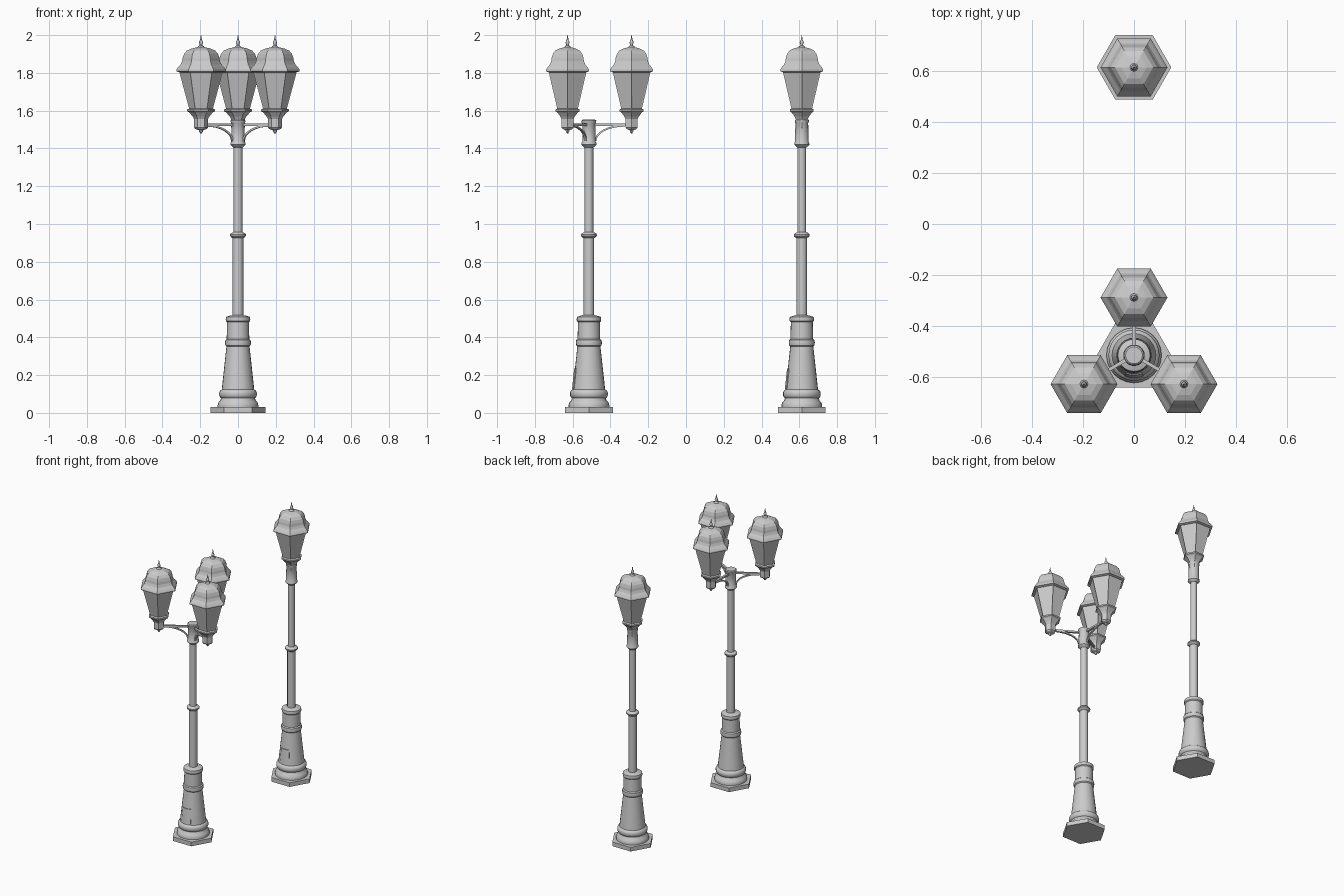
import bpy, bmesh
from math import sin, cos, pi, radians
from mathutils import Vector

if "Cube" in bpy.data.objects:
    bpy.data.objects.remove(bpy.data.objects["Cube"])


def finish(name, bm, smooth=None):
    bmesh.ops.recalc_face_normals(bm, faces=bm.faces)
    me = bpy.data.meshes.new(name)
    bm.to_mesh(me)
    bm.free()
    if smooth:
        me.shade_smooth()
        me.set_sharp_from_angle(angle=radians(smooth))
    ob = bpy.data.objects.new(name, me)
    bpy.context.collection.objects.link(ob)
    return ob


def lathe(name, profile, n, x, y, smooth=None, panel=False):
    """Revolve (radius, z) pairs with n sides; vertices start on +x."""
    bm = bmesh.new()
    rings = [[bm.verts.new((x + r * cos(2 * pi * i / n), y + r * sin(2 * pi * i / n), z))
              for i in range(n)] for r, z in profile]
    sides = []
    for a, b in zip(rings, rings[1:]):
        for i in range(n):
            j = (i + 1) % n
            sides.append(bm.faces.new((a[i], a[j], b[j], b[i])))
    bm.faces.new(rings[0][::-1])
    bm.faces.new(rings[-1])
    if panel:
        bmesh.ops.recalc_face_normals(bm, faces=bm.faces)
        bmesh.ops.inset_individual(bm, faces=sides, thickness=0.007, depth=-0.002)
    return finish(name, bm, smooth)


def sweep(name, pts, w, h, ang, x, y):
    """Rectangular strip along (radius, z) points in the vertical plane at ang."""
    bm = bmesh.new()
    out, side = Vector((cos(ang), sin(ang), 0)), Vector((-sin(ang), cos(ang), 0))
    rings = []
    for k, (r, z) in enumerate(pts):
        p, q = pts[max(k - 1, 0)], pts[min(k + 1, len(pts) - 1)]
        t = (out * (q[0] - p[0]) + Vector((0, 0, q[1] - p[1]))).normalized()
        up = t.cross(side)
        c = Vector((x, y, z)) + out * r
        rings.append([bm.verts.new(c + side * a * w / 2 + up * b * h / 2)
                      for a, b in ((-1, -1), (1, -1), (1, 1), (-1, 1))])
    for a, b in zip(rings, rings[1:]):
        for i in range(4):
            bm.faces.new((a[i], a[i - 1], b[i - 1], b[i]))
    bm.faces.new(rings[0])
    bm.faces.new(rings[-1][::-1])
    return finish(name, bm, 40)


def lantern(tag, x, y):
    # stem, gallery ring, glazed body, bell roof, finial
    lathe(tag + "_lantern_stem", [(.004, 1.48), (.01, 1.488), (.012, 1.497), (.03, 1.503),
          (.036, 1.51), (.036, 1.555), (.045, 1.57), (.062, 1.59), (.073, 1.597),
          (.073, 1.607), (.06, 1.612)], 6, x, y)
    lathe(tag + "_lantern_body", [(.062, 1.607), (.116, 1.808)], 6, x, y, panel=True)
    lathe(tag + "_lantern_roof", [(.114, 1.803), (.131, 1.808), (.131, 1.817), (.122, 1.83),
          (.108, 1.845), (.1, 1.862), (.097, 1.88), (.09, 1.9), (.075, 1.918),
          (.05, 1.929), (.02, 1.936)], 6, x, y)
    lathe(tag + "_finial", [(.017, 1.93), (.016, 1.94), (.007, 1.946), (.007, 1.951),
          (.011, 1.959), (.009, 1.967), (.005, 1.975), (.001, 2.0)], 8, x, y, 50)


def post(tag, y, head):
    # hexagonal plinth
    lathe(tag + "_plinth", [(.146, 0), (.146, .03)], 6, 0, y)
    # flared round base
    lathe(tag + "_base", [(.108, .03), (.108, .04), (.104, .055), (.094, .065), (.09, .078),
          (.095, .082), (.1, .093), (.1, .107), (.095, .118), (.086, .124), (.061, .352),
          (.067, .358), (.069, .372), (.067, .385), (.06, .391), (.058, .48),
          (.064, .486), (.065, .497), (.063, .508), (.045, .514), (.028, .518)], 24, 0, y, 35)
    # stepped shaft
    lathe(tag + "_shaft", [(.028, .5), (.028, .925), (.036, .93), (.042, .937), (.042, .945),
          (.036, .952), (.023, .957), (.023, 1.42)], 24, 0, y, 35)
    lathe(tag + "_head", head, 24, 0, y, 35)
    # access door wrapped on the front of the base
    bm = bmesh.new()
    cols = []
    for k in range(7):
        a = -pi / 2 + (k / 6 - .5) * .85
        cols.append([bm.verts.new((r * cos(a), y + r * sin(a), z)) for r, z in
                     ((.08, .13), (.089, .13), (.078, .235), (.07, .235))])
    for a, b in zip(cols, cols[1:]):
        for i in range(4):
            bm.faces.new((a[i], a[i - 1], b[i - 1], b[i]))
    bm.faces.new(cols[0])
    bm.faces.new(cols[-1][::-1])
    finish(tag + "_door", bm, 35)


# single-lantern post
post("single", .613, [(.024, 1.405), (.032, 1.412), (.04, 1.42), (.039, 1.43), (.036, 1.437),
     (.034, 1.535), (.037, 1.54), (.037, 1.55), (.03, 1.555)])
lantern("single", 0, .613)

# triple-lantern post with three bracket arms
Y = -.514
post("triple", Y, [(.024, 1.405), (.032, 1.412), (.04, 1.42), (.039, 1.43), (.035, 1.437),
     (.034, 1.53), (.038, 1.536), (.039, 1.547), (.033, 1.552)])
for n, deg in enumerate((90, 210, 330), 1):
    a = radians(deg)
    sweep(f"arm_{n}", [(.025, 1.525), (.21, 1.525)], .014, .012, a, 0, Y)
    curve = [(.19 - .155 * sin(t * pi / 16), 1.44 + .08 * cos(t * pi / 16)) for t in range(9)]
    sweep(f"bracket_{n}", curve, .012, .009, a, 0, Y)
    lantern(f"triple_{n}", .226 * cos(a), Y + .226 * sin(a))
